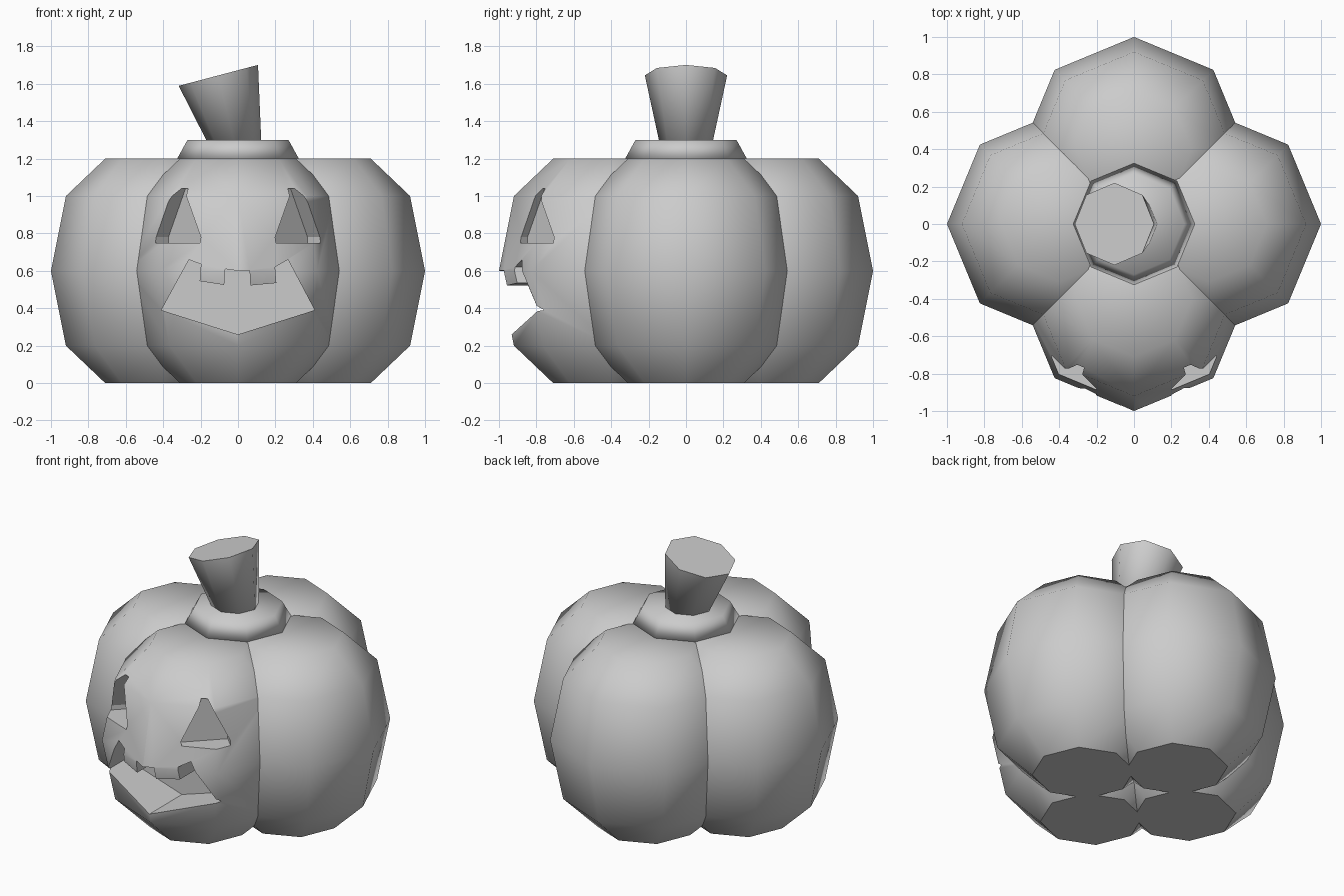
import bpy, bmesh
from math import cos, sin, pi
from mathutils import Vector

if "Cube" in bpy.data.objects:
    bpy.data.objects.remove(bpy.data.objects["Cube"])

R2 = 0.5 ** 0.5


def finish(name, bm):
    bmesh.ops.recalc_face_normals(bm, faces=bm.faces)
    me = bpy.data.meshes.new(name)
    bm.to_mesh(me)
    bm.free()
    ob = bpy.data.objects.new(name, me)
    bpy.context.collection.objects.link(ob)
    return ob


def loft(name, rings, flat_bottom=False, flat_top=False, n=8):
    """Octagonal rings (cx, cy, z, radius x, radius y, tilt rise) joined and capped."""
    bm = bmesh.new()
    loops = []
    for cx, cy, z, rx, ry, rise in rings:
        loops.append([bm.verts.new((cx + rx * cos(2 * pi * i / n),
                                    cy + ry * sin(2 * pi * i / n),
                                    z + rise * cos(2 * pi * i / n))) for i in range(n)])
    for a, b in zip(loops, loops[1:]):
        for i in range(n):
            j = (i + 1) % n
            bm.faces.new((a[i], a[j], b[j], b[i]))
    bottom = bm.faces.new(loops[0][::-1])
    top = bm.faces.new(loops[-1])
    for f in bm.faces:
        f.smooth = True
    bottom.smooth = not flat_bottom
    top.smooth = not flat_top
    return finish(name, bm)


def prism(name, pts, u, out, near, far):
    """Outline (u, z) extruded along the horizontal direction out."""
    bm = bmesh.new()
    u, out = Vector(u), Vector(out)
    a, b = [[bm.verts.new(u * p + out * d + Vector((0, 0, z))) for p, z in pts]
            for d in (near, far)]
    bm.faces.new(a)
    bm.faces.new(b[::-1])
    for i in range(len(pts)):
        j = (i + 1) % len(pts)
        bm.faces.new((a[i], a[j], b[j], b[i]))
    return finish(name, bm)


def carve(target, cutter):
    mod = target.modifiers.new("carve", 'BOOLEAN')
    mod.operation = 'DIFFERENCE'
    mod.solver = 'EXACT'
    mod.object = cutter
    cutter.hide_render = True
    bpy.context.view_layer.objects.active = target
    bpy.ops.object.modifier_apply(modifier=mod.name)
    bpy.data.objects.remove(cutter)


# four overlapping pumpkin lobes
profile = [(0, 0.31), (0.2, 0.52), (0.6, 0.6), (1.0, 0.52), (1.2, 0.31)]
lobes = {}
for side, cx, cy in (("front", 0, -0.4), ("right", 0.4, 0),
                     ("back", 0, 0.4), ("left", -0.4, 0)):
    lobes[side] = loft(side + "_lobe", [(cx, cy, z, r, r, 0) for z, r in profile],
                       flat_bottom=True)

# triangular eyes, cut diagonally with a flat back
eye = [(-0.147, 0.75), (0.147, 0.75), (0.147, 0.78),
       (0.018, 1.04), (-0.018, 1.04), (-0.147, 0.78)]
for s in (-1, 1):
    pts = [(0.336 + u, z) for u, z in eye]
    carve(lobes["front"], prism("eye_cutter", pts, (-s * R2 * -1 * -1, -R2, 0),
                                (s * R2, -R2, 0), 0.715, 1.3))

# toothed mouth with a flat back
mouth = [(0, 0.26), (0.41, 0.39), (0.267, 0.66), (0.198, 0.62), (0.205, 0.535),
         (0.066, 0.522), (0.062, 0.603), (0, 0.6), (-0.068, 0.61), (-0.074, 0.525),
         (-0.205, 0.545), (-0.198, 0.635), (-0.262, 0.66), (-0.41, 0.39)]
carve(lobes["front"], prism("mouth_cutter", mouth, (1, 0, 0), (0, -1, 0), 0.59, 1.3))

# collar and tilted stem
loft("stem_collar", [(0, 0, 1.2, 0.325, 0.325, 0), (0, 0, 1.3, 0.27, 0.27, 0)])
loft("stem", [(-0.023, 0, 1.3, 0.147, 0.145, 0),
              (-0.105, 0, 1.645, 0.212, 0.22, 0.056)], flat_top=True)
